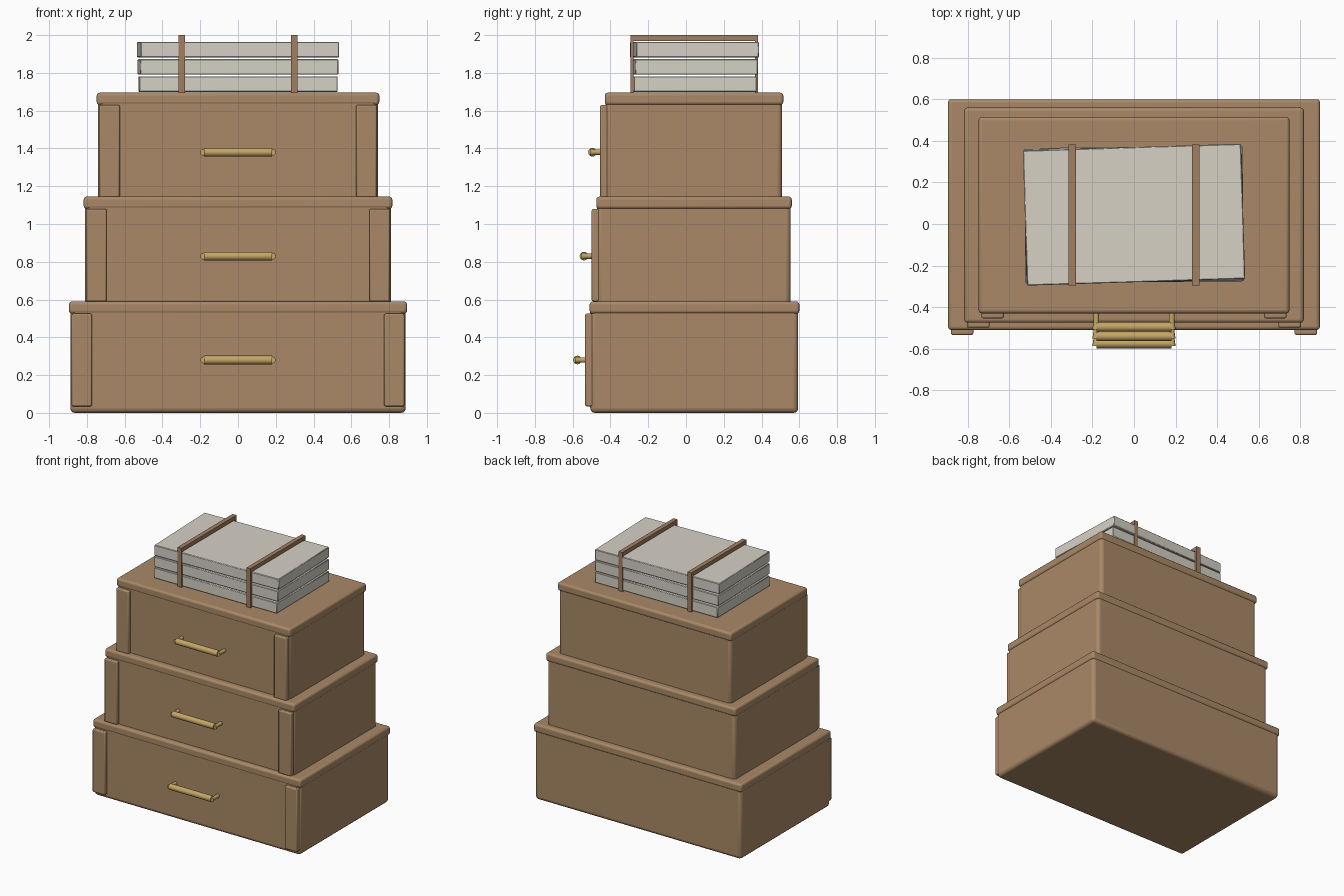
import bpy, math
from mathutils import Vector

if "Cube" in bpy.data.objects:
    bpy.data.objects.remove(bpy.data.objects["Cube"])


def material(name, rgb):
    m = bpy.data.materials.new(name)
    m.use_nodes = True
    m.diffuse_color = (*rgb, 1)
    m.node_tree.nodes["Principled BSDF"].inputs["Base Color"].default_value = (*rgb, 1)
    return m


LEATHER = material("tan leather", (0.40, 0.25, 0.135))
STRAP = material("brown strap", (0.36, 0.21, 0.12))
BRASS = material("brass", (0.55, 0.38, 0.13))
PAPER = material("off white paper", (0.67, 0.64, 0.56))


def finish(ob, name, mat):
    ob.name = name
    ob.data.materials.append(mat)
    bpy.ops.object.shade_smooth_by_angle(angle=math.radians(35))
    return ob


def box(name, lo, hi, mat, bevel=0.0, segments=2, turn=0.0):
    lo, hi = Vector(lo), Vector(hi)
    bpy.ops.mesh.primitive_cube_add(size=1, location=(lo + hi) / 2)
    ob = bpy.context.object
    ob.scale = hi - lo
    bpy.ops.object.transform_apply(location=False, rotation=False, scale=True)
    ob.rotation_euler.z = math.radians(turn)
    if bevel:
        mod = ob.modifiers.new("Bevel", "BEVEL")
        mod.width, mod.segments = bevel, segments
    return finish(ob, name, mat)


def rod(name, start, end, radius, mat, tip=None):
    start, end = Vector(start), Vector(end)
    axis = end - start
    bpy.ops.mesh.primitive_cone_add(vertices=16, radius1=radius, radius2=tip or radius,
                                    depth=axis.length, location=(start + end) / 2)
    ob = bpy.context.object
    ob.rotation_euler = axis.to_track_quat("Z", "Y").to_euler()
    return finish(ob, name, mat)


# Stacked cases: half width, front, back, base height
CASES = {
    "lower": (0.895, -0.51, 0.60, 0.0),
    "middle": (0.817, -0.475, 0.56, 0.59),
    "upper": (0.748, -0.43, 0.515, 1.14),
}
for level, (w, front, back, z) in CASES.items():
    top = z + (0.59 if level == "lower" else 0.555)
    seam = top - 0.065
    box(f"{level}_case", (-w + 0.007, front + 0.003, z - (0 if z == 0 else 0.05)),
        (w - 0.007, back - 0.006, top - 0.02), LEATHER, 0.025, 3)
    box(f"{level}_lid", (-w, front, seam), (w, back, top), LEATHER, 0.016, 3)

    # Upright front corner panels
    for side, s in (("right", -1), ("left", 1)):
        xs = sorted((s * (w - 0.122), s * (w - 0.014)))
        box(f"{level}_{side}_corner_panel", (xs[0], front - 0.024, z + (0.035 if z == 0 else 0)),
            (xs[1], front + 0.02, seam), LEATHER, 0.008)

    # Brass pull handle on two posts
    hz = {"lower": 0.28, "middle": 0.83, "upper": 1.38}[level]
    hy = front - 0.065
    rod(f"{level}_handle_bar", (-0.18, hy, hz), (0.18, hy, hz), 0.023, BRASS)
    for side, s in (("right", -1), ("left", 1)):
        x = s * 0.182
        rod(f"{level}_{side}_handle_post", (x, front + 0.01, hz), (x, hy, hz), 0.014, BRASS)
        rod(f"{level}_{side}_handle_collar", (x, hy + 0.017, hz), (x, hy - 0.012, hz),
            0.014, BRASS, 0.018)

# Bundle of paper, each block turned a little more
for i, (name, turn) in enumerate((("bottom", 0.5), ("middle", 1.1), ("top", 1.8))):
    z = 1.7 + i * 0.091
    box(f"{name}_paper_block", (-0.525, -0.28, z), (0.525, 0.37, z + 0.082),
        PAPER, 0.004, 1, turn)

# Straps wrapped over the bundle
for side, s in (("right", -1), ("left", 1)):
    x0, x1 = s * 0.297 - 0.017, s * 0.297 + 0.017
    box(f"{side}_strap_top", (x0, -0.295, 1.97), (x1, 0.382, 2.0), STRAP)
    box(f"{side}_strap_front", (x0, -0.295, 1.69), (x1, -0.278, 1.972), STRAP)
    box(f"{side}_strap_back", (x0, 0.365, 1.69), (x1, 0.382, 1.972), STRAP)
